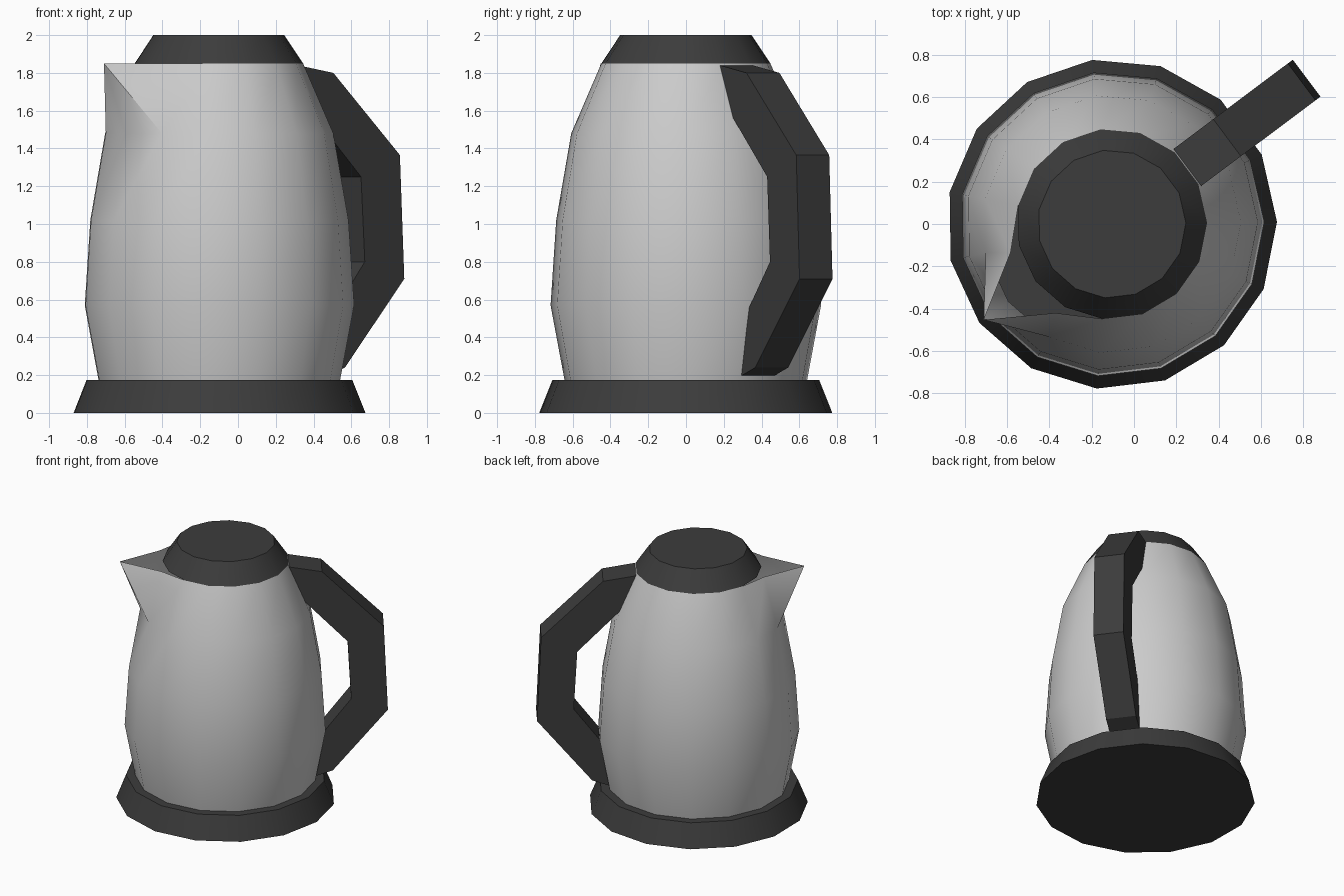
import bpy, bmesh, math
from mathutils import Matrix, Vector

if "Cube" in bpy.data.objects:
    bpy.data.objects.remove(bpy.data.objects["Cube"])

SIDES = 15
CX = -0.105                    # kettle axis
TURN = math.radians(36.8)      # handle direction; the spout points the opposite way
PLACE = Matrix.Translation((CX, 0, 0)) @ Matrix.Rotation(TURN, 4, 'Z')

dark = bpy.data.materials.new("dark_plastic")
dark.diffuse_color = (0.045, 0.045, 0.045, 1)
dark.use_nodes = True
dark.node_tree.nodes["Principled BSDF"].inputs["Base Color"].default_value = dark.diffuse_color


def finish(name, bm, mat=None, smooth=None):
    bmesh.ops.transform(bm, matrix=PLACE, verts=bm.verts)
    mesh = bpy.data.meshes.new(name)
    bm.to_mesh(mesh)
    bm.free()
    ob = bpy.data.objects.new(name, mesh)
    bpy.context.collection.objects.link(ob)
    if mat:
        mesh.materials.append(mat)
    if smooth:
        bpy.ops.object.select_all(action='DESELECT')
        ob.select_set(True)
        bpy.context.view_layer.objects.active = ob
        bpy.ops.object.shade_smooth_by_angle(angle=math.radians(smooth))
    return ob


def lathe(profile, cap=True):
    """Rings of (radius, z); vertex 0 of each ring lies on the spout side (-x)."""
    bm = bmesh.new()
    rings = []
    for r, z in profile:
        rings.append([bm.verts.new((r * math.cos(math.pi + a), r * math.sin(math.pi + a), z))
                      for a in (i * math.tau / SIDES for i in range(SIDES))])
    for lo, hi in zip(rings, rings[1:]):
        for i in range(SIDES):
            j = (i + 1) % SIDES
            bm.faces.new((lo[i], lo[j], hi[j], hi[i]))
    if cap:
        bm.faces.new(rings[0][::-1])
        bm.faces.new(rings[-1])
    return bm, rings


# Base
bm, _ = lathe([(0.78, 0), (0.71, 0.175)])
finish("base", bm, dark, 35)

# Lid
bm, _ = lathe([(0.45, 1.85), (0.35, 2.0)])
finish("lid", bm, dark, 35)

# Body shell, its rim pulled out into an open spout
bm, rings = lathe([(0.645, 0.17), (0.72, 0.57), (0.69, 1.02), (0.61, 1.48), (0.45, 1.85)], cap=False)
rim, neck = rings[-1], rings[-2]
rim[0].co = Vector((-0.755, 0, 1.85))
for k, side in ((1, -1), (-1, 1)):
    a = math.radians(20.9)
    rim[k].co = Vector((-0.497 * math.cos(a), side * 0.497 * math.sin(a), 1.85))
    # crease running from the spout tip down to the neighbouring neck vertex
    face = next(f for f in rim[0].link_faces if neck[k] in f.verts)
    bmesh.utils.face_split(face, rim[0], neck[k])
finish("body", bm, None, 35)

# Handle: side profile (distance from axis, z), extruded across its width
profile = [(0.446, 1.84), (0.68, 1.80), (1.12, 1.365), (1.149, 0.71), (0.757, 0.24),
           (0.63, 0.195), (0.705, 0.56), (0.888, 0.80), (0.863, 1.25), (0.563, 1.56)]
W = 0.109
bm = bmesh.new()
face = bm.faces.new([bm.verts.new((d, -W, z)) for d, z in profile])
ext = bmesh.ops.extrude_face_region(bm, geom=[face], use_keep_orig=True)
bmesh.ops.translate(bm, vec=(0, 2 * W, 0),
                    verts=[g for g in ext["geom"] if isinstance(g, bmesh.types.BMVert)])
bmesh.ops.recalc_face_normals(bm, faces=bm.faces)
finish("handle", bm, dark)
